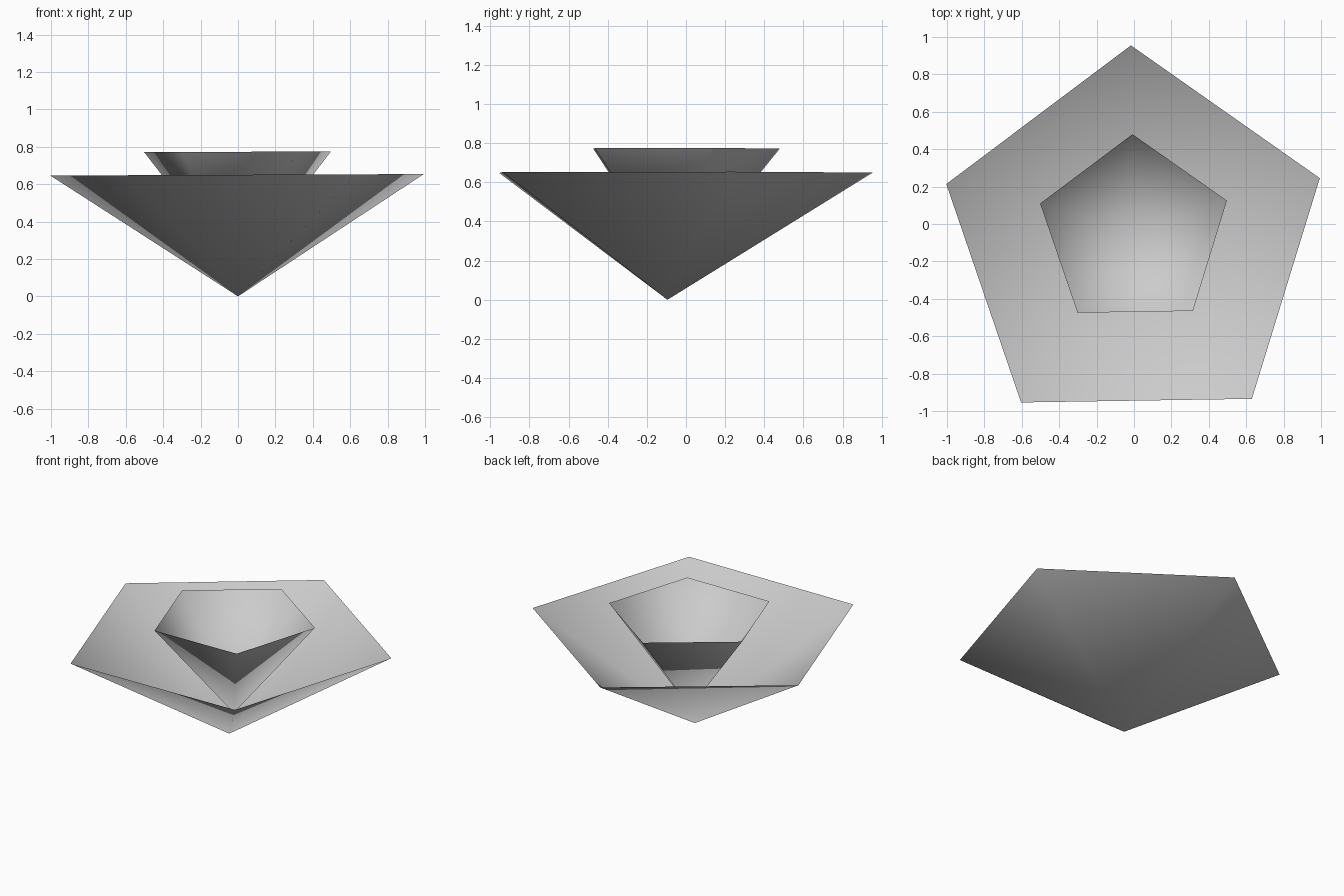
import bpy
import bmesh
from math import cos, sin, radians, tau

cube = bpy.data.objects.get("Cube")
if cube:
    bpy.data.objects.remove(cube, do_unlink=True)

# One plain grey for both shells
grey = bpy.data.materials.new("light_grey")
grey.use_nodes = True
colour = (0.6, 0.6, 0.6, 1)
grey.diffuse_color = colour
grey.node_tree.nodes["Principled BSDF"].inputs["Base Color"].default_value = colour

SIDES = 5
DEPTH = 0.65
TWIST = radians(90.9)   # one corner points to the back
TILT = 0.004            # the rims rise very slightly towards +x


def open_pyramid(name, radius, centre_y, apex_z):
    """Open, smooth-shaded five-sided shell standing on its point."""
    bm = bmesh.new()
    apex = bm.verts.new((0, centre_y, apex_z))
    rim = []
    for i in range(SIDES):
        a = TWIST + tau * i / SIDES
        x = radius * cos(a)
        y = centre_y + radius * sin(a)
        rim.append(bm.verts.new((x, y, apex_z + DEPTH + TILT * x)))
    for i in range(SIDES):
        face = bm.faces.new((apex, rim[(i + 1) % SIDES], rim[i]))
        face.smooth = True
    mesh = bpy.data.meshes.new(name)
    bm.to_mesh(mesh)
    bm.free()
    mesh.materials.append(grey)
    obj = bpy.data.objects.new(name, mesh)
    bpy.context.collection.objects.link(obj)
    return obj


# Wide shell with a half-width shell nested in it
open_pyramid("outer_shell", 1.05, -0.095, 0.0)
open_pyramid("inner_shell", 0.525, -0.045, 0.123)
